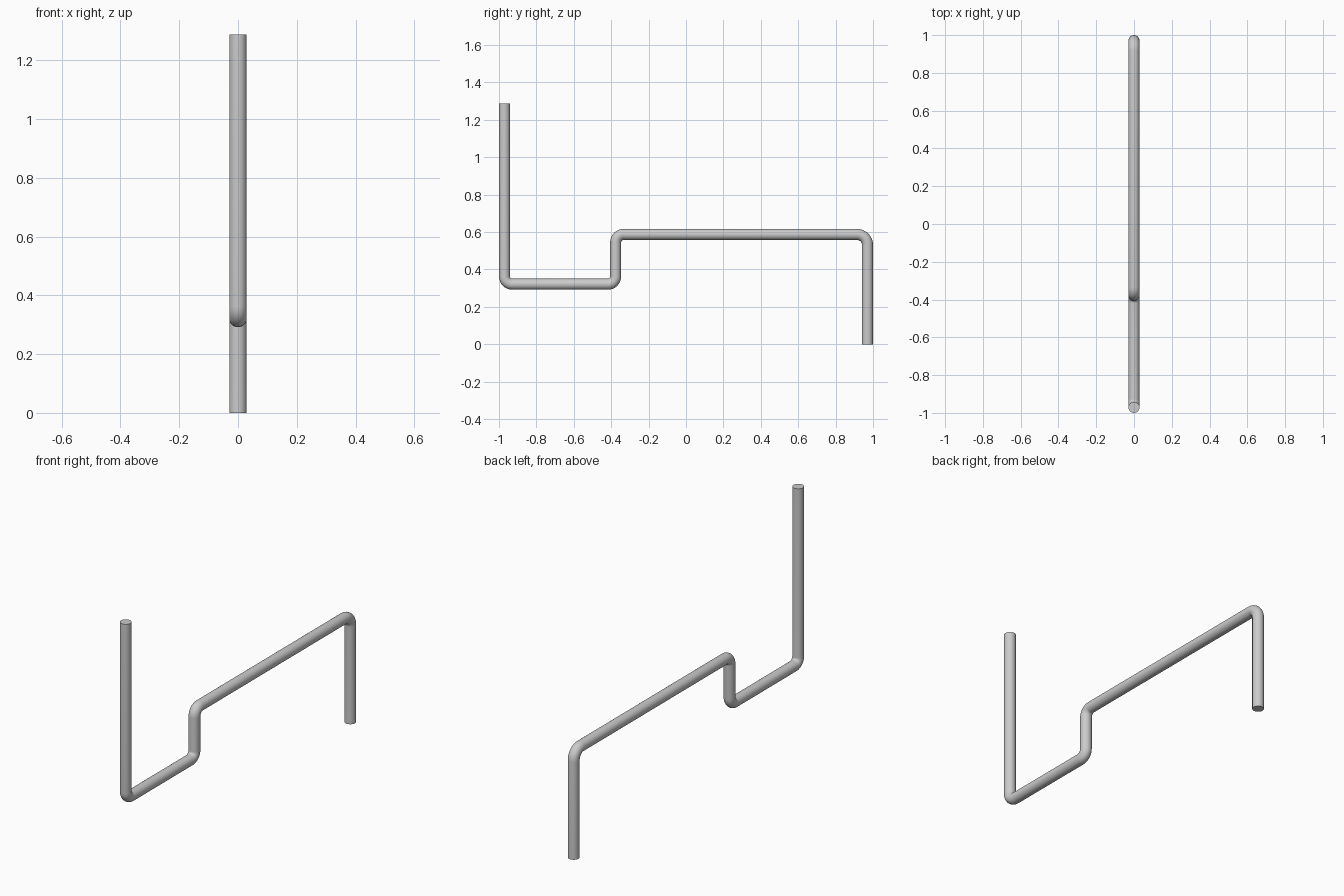
import bpy, math
from mathutils import Vector

if "Cube" in bpy.data.objects:
    bpy.data.objects.remove(bpy.data.objects["Cube"])

R = 0.0295  # pipe radius

# centreline corners (y, z) and the bend radius at each inner corner
corners = [(-0.9705, 1.288), (-0.9705, 0.321), (-0.376, 0.321),
           (-0.376, 0.587), (0.9705, 0.587), (0.9705, 0.0)]
bends = [0.042, 0.042, 0.042, 0.056]


def rounded_path(corners, bends, steps=8):
    """Replace every right-angle corner with a quarter arc."""
    pts = [Vector((0, y, z)) for y, z in corners]
    path = [pts[0]]
    for i, r in enumerate(bends, 1):
        p = pts[i]
        a = (pts[i - 1] - p).normalized() * r
        b = (pts[i + 1] - p).normalized() * r
        centre = p + a + b
        for s in range(steps + 1):
            t = s / steps * math.pi / 2
            path.append(centre - b * math.cos(t) - a * math.sin(t))
    return path + [pts[-1]]


# bent pipe: round bevel along the path, with closed ends
path = rounded_path(corners, bends)
curve = bpy.data.curves.new("bent_pipe", 'CURVE')
curve.dimensions = '3D'
curve.bevel_depth = R
curve.bevel_resolution = 10
curve.use_fill_caps = True
spline = curve.splines.new('POLY')
spline.points.add(len(path) - 1)
for sp, p in zip(spline.points, path):
    sp.co = (*p, 1)

pipe = bpy.data.objects.new("bent_pipe", curve)
bpy.context.collection.objects.link(pipe)
bpy.context.view_layer.objects.active = pipe
pipe.select_set(True)
bpy.ops.object.convert(target='MESH')
bpy.ops.object.shade_smooth_by_angle(angle=math.radians(40))
